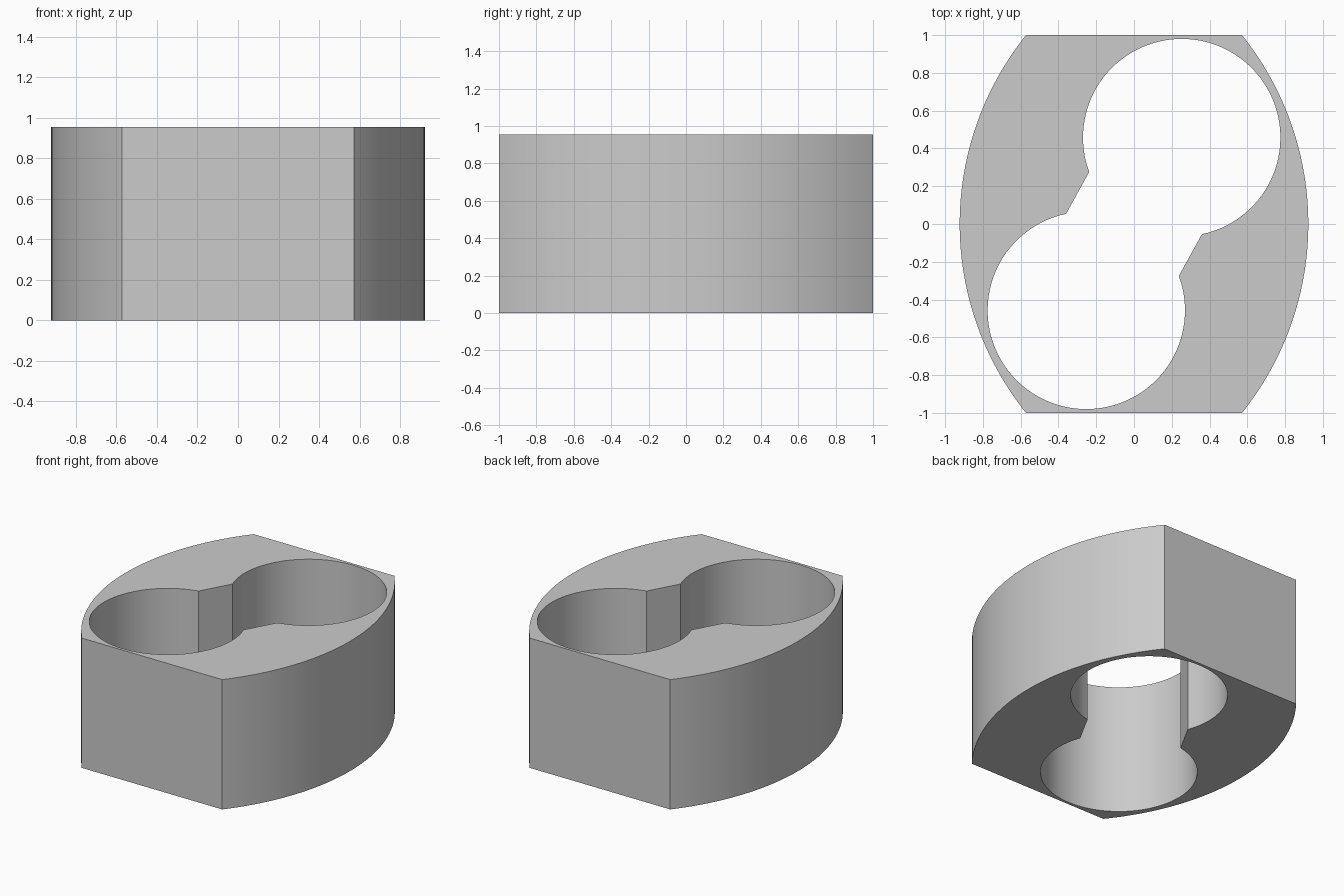
import bpy, bmesh
from math import atan2, asin, cos, sin, hypot, radians

cube = bpy.data.objects.get("Cube")
if cube:
    bpy.data.objects.remove(cube, do_unlink=True)

HEIGHT = 0.955


def arc(cx, cy, r, a0, a1, n):
    """Points along an arc, both ends included."""
    steps = [a0 + (a1 - a0) * i / n for i in range(n + 1)]
    return [(cx + r * cos(a), cy + r * sin(a)) for a in steps]


def with_half_turn(points):
    """Close a profile by repeating it turned 180 degrees."""
    return points + [(-x, -y) for x, y in points]


# Outer wall: two bulging sides joined by flat ends
half_end, half_width = 0.572, 0.923
sag = half_width - half_end
radius = (1 + sag * sag) / (2 * sag)
sweep = asin(1 / radius)
outer = with_half_turn(arc(half_width - radius, 0, radius, -sweep, sweep, 48))

# Opening: two round bores joined by a straight-sided neck
bx, by, bore = 0.2525, 0.4575, 0.5225
axis, spread = atan2(by, bx), radians(139.3)
opening = with_half_turn(arc(bx, by, bore, axis - spread, axis + spread, 72))

# Fill the ring between the profiles and extrude it upwards
bm = bmesh.new()
edges = []
for loop in (outer, opening):
    verts = [bm.verts.new((x, y, 0)) for x, y in loop]
    edges += [bm.edges.new((v, verts[i - 1])) for i, v in enumerate(verts)]
bmesh.ops.triangle_fill(bm, edges=edges, use_beauty=True, normal=(0, 0, 1))
top = bmesh.ops.extrude_face_region(bm, geom=bm.faces[:], use_keep_orig=True)
bmesh.ops.translate(bm, vec=(0, 0, HEIGHT),
                    verts=[g for g in top["geom"] if isinstance(g, bmesh.types.BMVert)])
bmesh.ops.recalc_face_normals(bm, faces=bm.faces[:])
mesh = bpy.data.meshes.new("double_bore_block")
bm.to_mesh(mesh)
bm.free()

# Grey material
grey = bpy.data.materials.new("light_grey")
grey.use_nodes = True
colour = (0.6, 0.6, 0.6, 1)
grey.diffuse_color = colour
grey.node_tree.nodes["Principled BSDF"].inputs["Base Color"].default_value = colour
mesh.materials.append(grey)

# Smooth curved walls, sharp corners
block = bpy.data.objects.new("double_bore_block", mesh)
bpy.context.collection.objects.link(block)
bpy.ops.object.select_all(action="DESELECT")
block.select_set(True)
bpy.context.view_layer.objects.active = block
bpy.ops.object.shade_smooth_by_angle(angle=radians(25))
